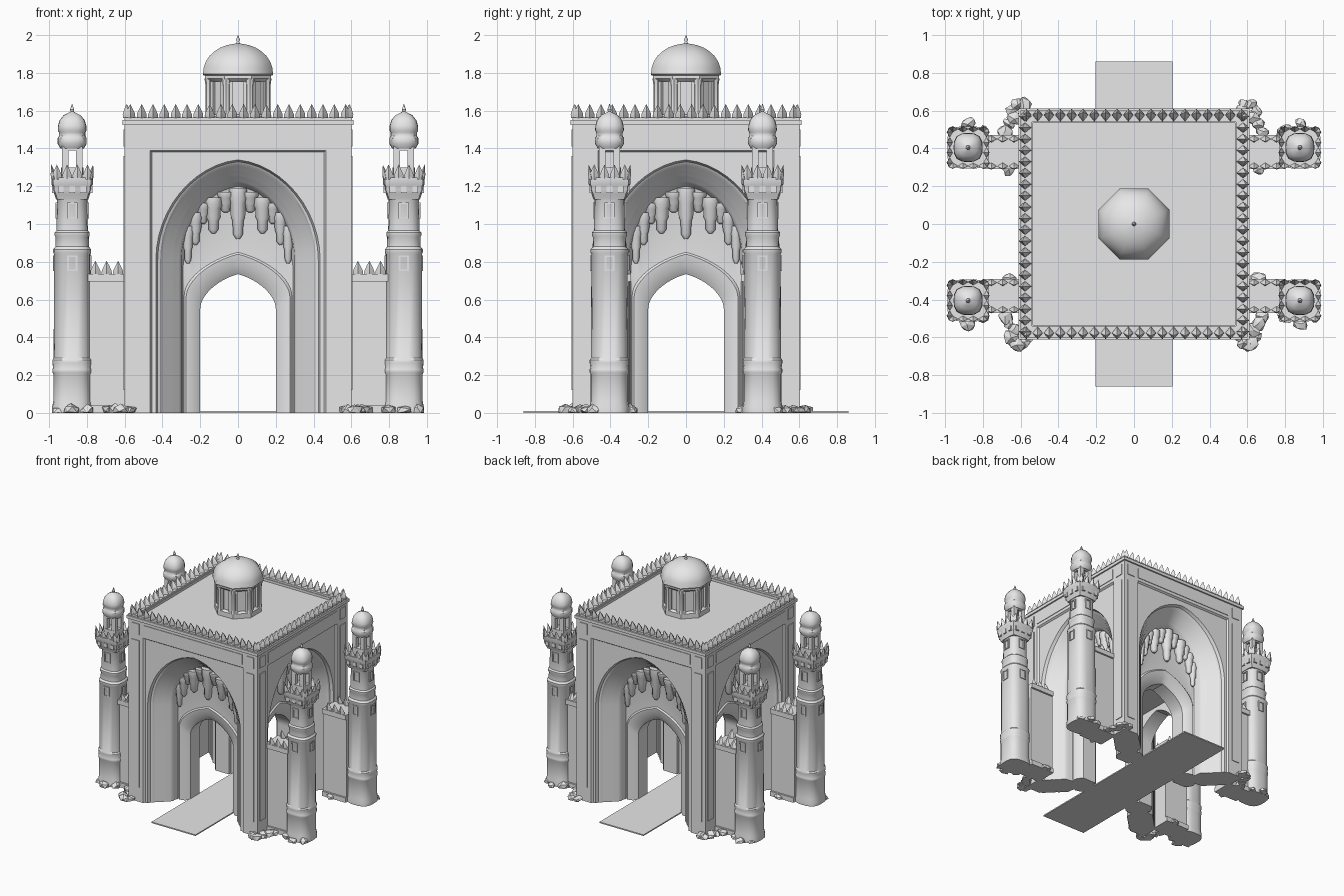
import bpy, bmesh, math, random
from mathutils import Matrix, Vector

if "Cube" in bpy.data.objects:
    bpy.data.objects.remove(bpy.data.objects["Cube"])

random.seed(4)
stone = bpy.data.materials.new("grey_stone")
stone.diffuse_color = (0.8, 0.8, 0.8, 1)
stone.use_nodes = True
stone.node_tree.nodes["Principled BSDF"].inputs["Base Color"].default_value = stone.diffuse_color


def finish(name, bm, angle=35, recalc=True):
    bmesh.ops.remove_doubles(bm, verts=bm.verts, dist=0.0001)
    if recalc:
        bmesh.ops.recalc_face_normals(bm, faces=bm.faces)
    me = bpy.data.meshes.new(name)
    bm.to_mesh(me)
    bm.free()
    ob = bpy.data.objects.new(name, me)
    bpy.context.collection.objects.link(ob)
    me.materials.append(stone)
    bpy.ops.object.select_all(action='DESELECT')
    bpy.context.view_layer.objects.active = ob
    ob.select_set(True)
    bpy.ops.object.shade_smooth_by_angle(angle=math.radians(angle))
    return ob


def box(bm, x0, x1, y0, y1, z0, z1, turn=0):
    m = (Matrix.Rotation(turn, 4, 'Z')
         @ Matrix.Translation(((x0 + x1) / 2, (y0 + y1) / 2, (z0 + z1) / 2))
         @ Matrix.Diagonal((x1 - x0, y1 - y0, z1 - z0, 1)))
    bmesh.ops.create_cube(bm, size=1, matrix=m)


def lathe(bm, prof, n=16, p=2, at=(0, 0), phase=0.0):
    """Stack of (radius, z) rings; p > 2 squares the section off."""
    rings = []
    for r, z in prof:
        ring = []
        for i in range(n):
            a = 2 * math.pi * (i + phase) / n
            c, s = math.cos(a), math.sin(a)
            k = r / (abs(c) ** p + abs(s) ** p) ** (1 / p)
            ring.append(bm.verts.new((at[0] + k * c, at[1] + k * s, z)))
        rings.append(ring)
    for a, b in zip(rings, rings[1:]):
        for i in range(n):
            j = (i + 1) % n
            bm.faces.new((a[i], a[j], b[j], b[i]))
    bm.faces.new(rings[0][::-1])
    bm.faces.new(rings[-1])


def merlon(bm, x, y, z, w, h, d, turn=0):
    """Leaf shaped spike of width w along its wall."""
    rot = Matrix.Rotation(turn, 3, 'Z')
    levels = [(0.44, 0.0, 0), (0.42, 0.3, -0.004), (0.22, 0.65, -0.01)]
    rows = []
    for f, t, lean in levels:
        rows.append([bm.verts.new(rot @ Vector((x + sx * w * f, y + lean + sy * d * f, z + t * h)))
                     for sx, sy in ((0, -1), (1, 0), (0, 1), (-1, 0))])
    tip = bm.verts.new(rot @ Vector((x, y - 0.016, z + h)))
    for a, b in zip(rows, rows[1:]):
        for i in range(4):
            bm.faces.new((a[i], a[(i + 1) % 4], b[(i + 1) % 4], b[i]))
    for i in range(4):
        bm.faces.new((rows[-1][i], rows[-1][(i + 1) % 4], tip))
    bm.faces.new(rows[0][::-1])


# Gate body: nested rings lofted from the outer frame through to the crossing
LEG, CUR = 4, 12


def mirrored(half):
    return [(-x, z) for x, z in half] + [(x, z) for x, z in half[-2::-1]]


def arch(hw, spring, apex, k):
    half = [(hw, spring * i / LEG) for i in range(LEG)]
    for i in range(CUR + 1):
        a = math.pi / 2 * i / CUR
        half.append((hw * math.cos(a), spring + (apex - spring)
                     * ((1 - k) * math.sin(a) + k * (1 - math.cos(a)))))
    return mirrored(half)


def rect(hw, top, spring):
    half = [(hw, spring * i / LEG) for i in range(LEG)]
    h = CUR // 2
    half += [(hw, spring + (top - spring) * i / h) for i in range(h)]
    half += [(hw * (1 - i / h), top) for i in range(h + 1)]
    return mirrored(half)


rings = [(rect(0.60, 1.53, 0.8), -0.60), (rect(0.465, 1.39, 0.8), -0.60),
         (rect(0.455, 1.38, 0.8), -0.585), (arch(0.435, 0.81, 1.34, 0.09), -0.585),
         (arch(0.425, 0.81, 1.33, 0.09), -0.56)]
for t in (0.2, 0.45, 0.7, 1):          # stepped, splayed reveal
    w, top, y = 0.425 - 0.125 * t, 1.33 - 0.115 * t, -0.56 + 0.12 * t
    rings.append((arch(w + 0.012, 0.81, top + 0.012, 0.09), y - 0.018))
    rings.append((arch(w, 0.81, top, 0.09), y))
rings += [(arch(0.298, 0.80, 1.20, 0.1), -0.41), (arch(0.292, 0.75, 1.10, 0.15), -0.385),
          (arch(0.285, 0.62, 0.85, 0.3), -0.38),
          (arch(0.275, 0.61, 0.84, 0.3), -0.39), (arch(0.235, 0.58, 0.78, 0.3), -0.38),
          (arch(0.20, 0.55, 0.735, 0.3), -0.35), (arch(0.20, 0.55, 0.735, 0.3), -0.225),
          (rect(0.225, 0.77, 0.55), -0.225)]
bm = bmesh.new()
for q in range(4):
    rot = Matrix.Rotation(q * math.pi / 2, 3, 'Z')
    loops = [[bm.verts.new(rot @ Vector((x, y, z))) for x, z in pts] for pts, y in rings]
    for a, b in zip(loops, loops[1:]):
        for i in range(len(a) - 1):
            bm.faces.new((a[i], b[i], b[i + 1], a[i + 1]))
    foot = [(pts[-1][0], y) for pts, y in rings]
    foot += [(-y, -x) for x, y in foot[-2:0:-1]]
    f = bm.faces.new([bm.verts.new(rot @ Vector((x, y, 0))) for x, y in foot])
    f.normal_update()
    if f.normal.z > 0:
        f.normal_flip()
finish("gate_body", bm, 30, recalc=False)

# Roof, crossing ceiling, cornice and parapet
bm = bmesh.new()
box(bm, -0.6, 0.6, -0.6, 0.6, 1.49, 1.53)
box(bm, -0.226, 0.226, -0.226, 0.226, 0.765, 0.79)
finish("roof_and_ceiling", bm)
bm = bmesh.new()
for q in range(4):
    t = q * math.pi / 2
    box(bm, -0.612, 0.612, -0.612, -0.535, 1.525, 1.55, t)
    box(bm, -0.60, 0.60, -0.60, -0.54, 1.545, 1.565, t)
    for i in range(20):
        merlon(bm, -0.57 + 0.06 * i, -0.575, 1.56, 0.06, 0.075, 0.075, t)
finish("parapet", bm)

# Raised panels on the face borders
bm = bmesh.new()
for q in range(4):
    t = q * math.pi / 2
    for s in (-1, 1):
        x = 0.535 * s
        box(bm, x - 0.035, x + 0.035, -0.606, -0.599, 0.12, 1.36, t)
        box(bm, x - 0.035, x + 0.035, -0.606, -0.599, 1.41, 1.50, t)
    box(bm, -0.46, 0.46, -0.605, -0.599, 1.415, 1.50, t)
finish("border_panels", bm)

# Stalactite vaulting hanging in each niche
bm = bmesh.new()
pend = [(0, 0.92, 1.19, 1.15), (0.065, 1.06, 1.17, 1), (0.13, 0.95, 1.14, 1.1), (0.185, 1.0, 1.11, 0.9),
        (0.225, 0.89, 1.06, 0.9), (0.265, 0.79, 0.99, 0.75)]
for q in range(4):
    rot = Matrix.Rotation(q * math.pi / 2, 3, 'Z')
    for x, lo, hi, k in pend:
        h = hi - lo
        prof = [(0.010, lo), (0.025, lo + 0.1 * h), (0.027, lo + 0.35 * h), (0.036, lo + 0.45 * h),
                (0.038, lo + 0.7 * h), (0.046, lo + 0.8 * h), (0.046, hi)]
        for s in ((-1, 1) if x else (1,)):
            p = rot @ Vector((s * x, -0.40, 0))
            lathe(bm, [(r * k, z) for r, z in prof], 8, 2, (p.x, p.y), 0.5)
finish("niche_stalactites", bm, 50)

# Roof lantern with ribbed drum, dome and finial
bm = bmesh.new()
lathe(bm, [(0.158, 1.52), (0.158, 1.79)], 8, 2, phase=0.5)
lathe(bm, [(0.184, 1.52), (0.184, 1.57), (0.17, 1.58)], 8, 2, phase=0.5)
lathe(bm, [(0.175, 1.755), (0.19, 1.77), (0.19, 1.79)], 8, 2, phase=0.5)
for i in range(8):
    a = math.pi / 4 * (i + 0.5)
    lathe(bm, [(0.026, 1.57), (0.021, 1.6), (0.021, 1.73), (0.027, 1.77)], 8, 2,
          (0.163 * math.cos(a), 0.163 * math.sin(a)))
    for s in (-1, 1):
        box(bm, s * 0.036 - 0.009, s * 0.036 + 0.009, -0.162, -0.14, 1.57, 1.77, math.pi / 4 * i)
finish("drum", bm)
bm = bmesh.new()
dome = [(0.194, 1.785), (0.202, 1.793)]
dome += [(0.20 * math.cos(math.radians(a)), 1.80 + 0.155 * math.sin(math.radians(a))) for a in range(0, 86, 12)]
lathe(bm, dome + [(0.012, 1.955), (0.007, 1.965), (0.012, 1.975), (0.001, 2.0)], 8, 2, phase=0.5)
finish("dome", bm, 50)

# Corner towers with balcony, open lantern and small dome
shaft = [(0.106, 0), (0.106, 0.03), (0.10, 0.06), (0.10, 0.205), (0.105, 0.215), (0.105, 0.23), (0.101, 0.24),
         (0.105, 0.265), (0.105, 0.28), (0.098, 0.29), (0.096, 0.84), (0.101, 0.85), (0.101, 0.865), (0.089, 0.88),
         (0.088, 0.93), (0.093, 0.94), (0.093, 0.955), (0.083, 0.965), (0.08, 1.13), (0.09, 1.15)]
balcony = [(0.085, 1.13), (0.095, 1.16), (0.104, 1.18), (0.104, 1.20), (0.11, 1.21), (0.11, 1.245)]
cap = [(0.062, 1.40), (0.077, 1.425), (0.077, 1.455), (0.070, 1.465), (0.070, 1.485), (0.076, 1.495), (0.075, 1.52),
       (0.066, 1.55), (0.046, 1.575), (0.02, 1.588), (0.008, 1.595), (0.011, 1.605), (0.001, 1.635)]
bm = bmesh.new()
lathe(bm, shaft, 24, 3)
lathe(bm, balcony, 16, 8)
lathe(bm, [(0.06, 1.24), (0.06, 1.30)], 16, 6)
lathe(bm, cap, 16, 2.8)
for q in range(4):
    t = q * math.pi / 2
    box(bm, 0.020, 0.055, -0.055, -0.020, 1.28, 1.42, t)
    box(bm, -0.03, 0.03, -0.055, -0.04, 1.39, 1.42, t)
    for i in range(4):
        merlon(bm, -0.081 + 0.054 * i, -0.095, 1.235, 0.06, 0.08, 0.035, t)
    for i in range(3):         # brackets under the balcony
        x = -0.06 + 0.06 * i
        box(bm, x - 0.015, x + 0.015, -0.107, -0.07, 1.165, 1.2, t)
    for z, r in ((0.75, 0.097), (1.03, 0.083)):   # window frames
        for s in (-1, 1):
            box(bm, s * 0.022 - 0.005, s * 0.022 + 0.005, -r - 0.005, -r + 0.01, z, z + 0.08, t)
        for dz in (0, 0.075):
            box(bm, -0.027, 0.027, -r - 0.005, -r + 0.01, z + dz, z + dz + 0.008, t)
tower = finish("tower", bm, 35)
places = [(sx * 0.878, sy * 0.405) for sx in (-1, 1) for sy in (-1, 1)]
for i, (x, y) in enumerate(places):
    ob = tower if i == 0 else tower.copy()
    ob.location = (x, y, 0)
    if i:
        bpy.context.collection.objects.link(ob)

# Link walls between gate and towers
bm = bmesh.new()
for x, y in places:
    s = 1 if x > 0 else -1
    a, b = sorted((s * 0.58, s * 0.80))
    y = 0.38 if y > 0 else -0.38
    box(bm, a, b, y - 0.075, y + 0.075, 0, 0.70)
    box(bm, a, b, y - 0.09, y + 0.09, 0, 0.04)
    box(bm, a, b, y - 0.09, y + 0.09, 0.695, 0.735)
    for i in range(3):
        for dy in (-0.072, 0.072):
            merlon(bm, s * (0.635 + 0.06 * i), y + dy, 0.73, 0.062, 0.075, 0.04)
finish("link_walls", bm)

# Fallen stones around the corners and tower feet
bm = bmesh.new()
spots = [(0.58, 0.63), (0.62, 0.635), (0.65, 0.60), (0.66, 0.53), (0.68, 0.49), (0.88, 0.53), (0.63, 0.56),
         (0.80, 0.49), (0.66, 0.29), (0.95, 0.48), (0.57, 0.60)]
for sx in (-1, 1):
    for sy in (-1, 1):
        for x, y in spots:
            r = random.uniform(0.03, 0.046)
            m = (Matrix.Translation((sx * x, sy * y, r * 0.35))
                 @ Matrix.Rotation(random.uniform(0, 3), 4, 'Z') @ Matrix.Diagonal((1.1, 0.9, 0.7, 1)))
            new = bmesh.ops.create_icosphere(bm, subdivisions=1, radius=r, matrix=m)["verts"]
            for v in new:
                v.co += Vector([random.uniform(-0.006, 0.006) for _ in range(3)])
                v.co.z = max(v.co.z, 0)
                v.co.x = max(-0.985, min(0.985, v.co.x))
finish("rubble", bm, 25)

# Path slab through the gate
bm = bmesh.new()
box(bm, -0.205, 0.205, -0.86, 0.86, 0, 0.01)
finish("path", bm)
